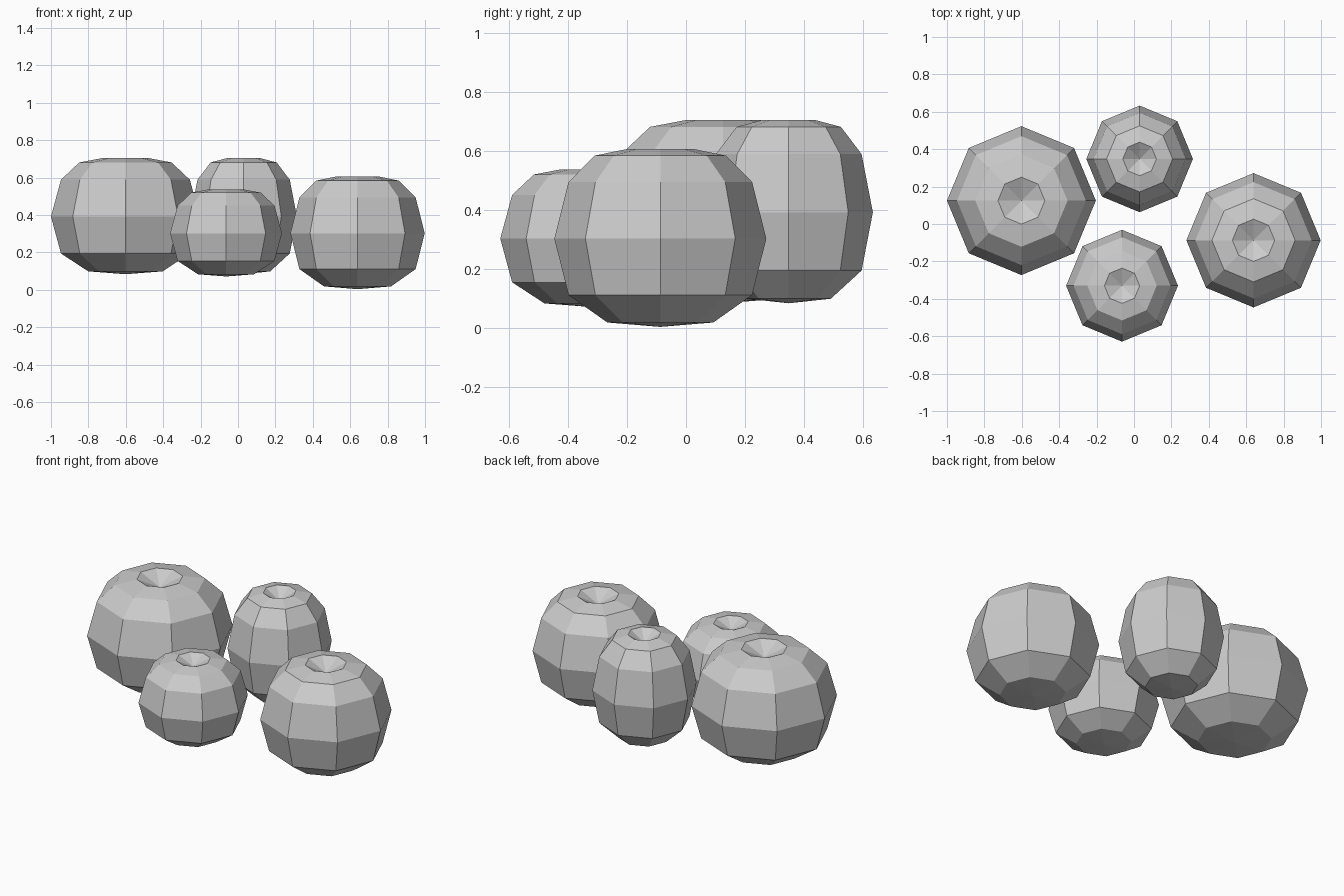
import bpy, bmesh
from math import cos, sin, pi

if "Cube" in bpy.data.objects:
    bpy.data.objects.remove(bpy.data.objects["Cube"])

SIDES = 8
# (radius, height) profile from bottom to dimpled crown, unit size
PROFILE = [(0.5, -0.95), (0.866, -0.64), (1.0, 0.0), (0.866, 0.64), (0.62, 0.94), (0.315, 1.015)]
BOTTOM, DIMPLE = -1.0, 0.83


def berry(name, x, y, z, r, h):
    bm = bmesh.new()
    rings = [[bm.verts.new((r * pr * cos(2 * pi * i / SIDES), r * pr * sin(2 * pi * i / SIDES), h * pz))
              for i in range(SIDES)] for pr, pz in PROFILE]
    low = bm.verts.new((0, 0, h * BOTTOM))
    top = bm.verts.new((0, 0, h * DIMPLE))
    for i in range(SIDES):
        j = (i + 1) % SIDES
        for a, b in zip(rings, rings[1:]):
            bm.faces.new((a[i], a[j], b[j], b[i]))
        bm.faces.new((low, rings[0][j], rings[0][i]))
        bm.faces.new((top, rings[-1][i], rings[-1][j]))
    mesh = bpy.data.meshes.new(name)
    bm.to_mesh(mesh)
    bm.free()
    ob = bpy.data.objects.new(name, mesh)
    ob.location = (x, y, z)
    bpy.context.collection.objects.link(ob)


# Four dimpled fruits: centre, radius, half height
berry("large_left_berry", -0.602, 0.125, 0.391, 0.398, 0.308)
berry("back_berry", 0.03, 0.348, 0.391, 0.285, 0.308)
berry("small_front_berry", -0.064, -0.33, 0.302, 0.299, 0.231)
berry("right_berry", 0.639, -0.087, 0.302, 0.359, 0.299)
